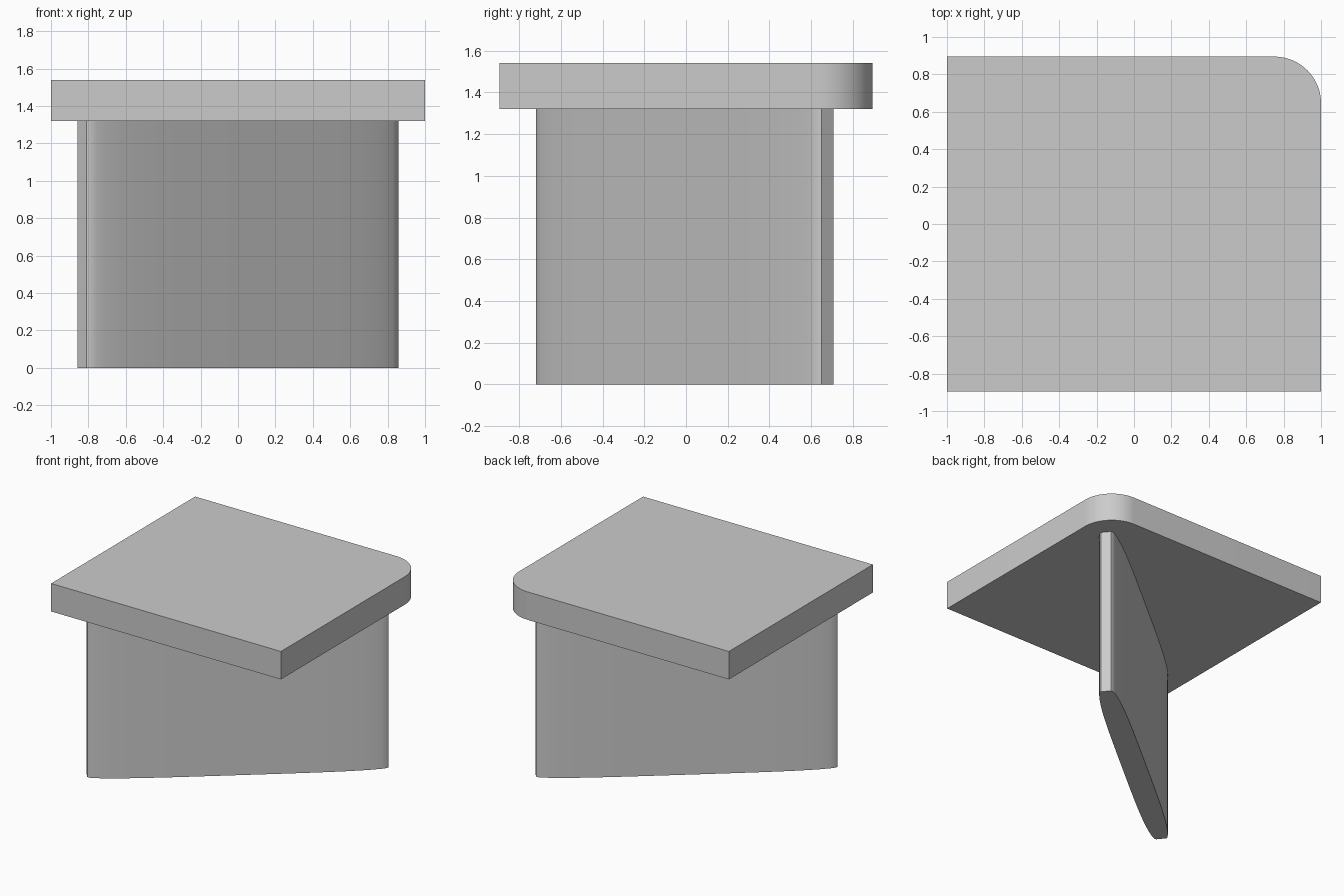
import bpy, bmesh, math

cube = bpy.data.objects.get("Cube")
if cube:
    bpy.data.objects.remove(cube, do_unlink=True)

# Single plain grey
GREY = (0.6, 0.6, 0.6, 1.0)
mat = bpy.data.materials.new("plain grey")
mat.use_nodes = True
mat.diffuse_color = GREY
mat.node_tree.nodes["Principled BSDF"].inputs["Base Color"].default_value = GREY


def extrude_outline(name, outline, z0, z1):
    """Prism from a counter-clockwise outline, smooth with sharp edges."""
    bm = bmesh.new()
    base = bm.faces.new([bm.verts.new((x, y, z0)) for x, y in outline])
    res = bmesh.ops.extrude_face_region(bm, geom=[base], use_keep_orig=True)
    top = [v for v in res["geom"] if isinstance(v, bmesh.types.BMVert)]
    bmesh.ops.translate(bm, verts=top, vec=(0, 0, z1 - z0))
    bmesh.ops.recalc_face_normals(bm, faces=bm.faces)
    mesh = bpy.data.meshes.new(name)
    bm.to_mesh(mesh)
    bm.free()
    mesh.materials.append(mat)
    obj = bpy.data.objects.new(name, mesh)
    bpy.context.collection.objects.link(obj)
    bpy.ops.object.select_all(action='DESELECT')
    obj.select_set(True)
    bpy.context.view_layer.objects.active = obj
    bpy.ops.object.shade_smooth_by_angle(angle=math.radians(30))
    return obj


# Top plate: rectangle with one rounded corner
W, D, R = 1.0, 0.895, 0.25
plate = [(-W, D), (-W, -D), (W, -D)]
for i in range(17):
    a = math.pi / 2 * i / 16
    plate.append((W - R + R * math.cos(a), D - R + R * math.sin(a)))
extrude_outline("top_plate", plate, 1.32, 1.54)

# Diagonal fin: bulged sides that taper quickly to narrow flat ends
HALF_LENGTH, END, BULGE, STEPS = 1.078, 0.0375, 0.05, 20
side = []
for i in range(STEPS + 1):
    s = math.sin(math.pi * (i / STEPS - 0.5))
    side.append((s * HALF_LENGTH, -END - BULGE * math.sqrt(max(0, 1 - s ** 4))))
fin = side + [(-t, -n) for t, n in side]
extrude_outline("diagonal_fin", fin, 0.0, 1.32)
fin_obj = bpy.context.object
fin_obj.rotation_euler.z = math.radians(39.4)
fin_obj.location.y = -0.005
